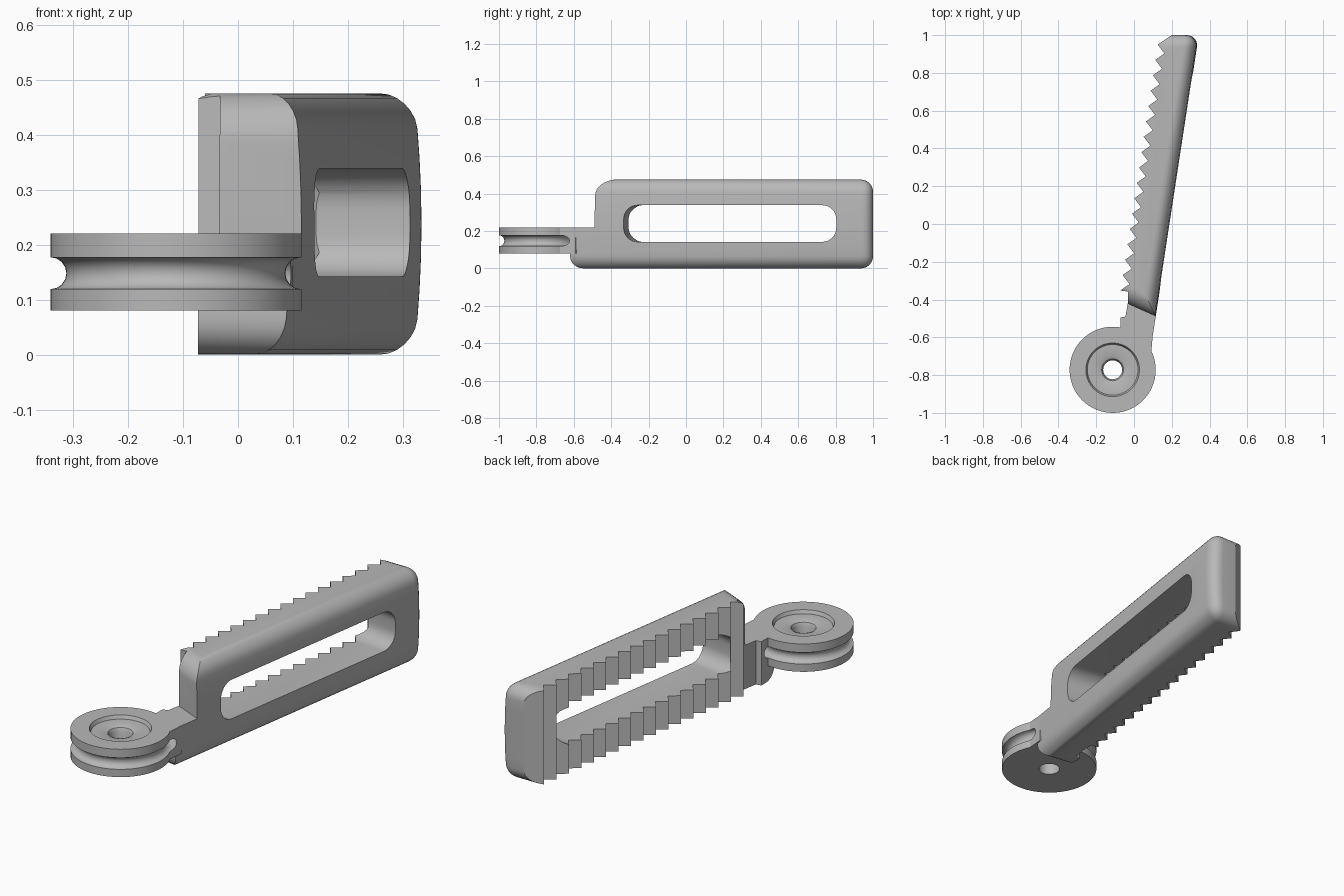
import bpy, bmesh, math
from mathutils import Matrix, Vector

if "Cube" in bpy.data.objects:
    bpy.data.objects.remove(bpy.data.objects["Cube"], do_unlink=True)

HEIGHT = 0.475
SLOPE = 0.153                      # lean of the arm in plan
PULLEY = Vector((-0.113, -0.772, 0))

grey = bpy.data.materials.new("plain grey")
grey.use_nodes = True
grey.diffuse_color = (0.48, 0.48, 0.48, 1)
grey.node_tree.nodes["Principled BSDF"].inputs["Base Color"].default_value = (0.48, 0.48, 0.48, 1)


def outer_x(y):
    return 0.115 + SLOPE * (y + 0.49)


def finish(bm, name):
    bmesh.ops.recalc_face_normals(bm, faces=bm.faces[:])
    mesh = bpy.data.meshes.new(name)
    bm.to_mesh(mesh)
    bm.free()
    mesh.materials.append(grey)
    obj = bpy.data.objects.new(name, mesh)
    bpy.context.collection.objects.link(obj)
    return obj


def prism_bm(points, low, high):
    bm = bmesh.new()
    face = bm.faces.new([bm.verts.new((x, y, low)) for x, y in points])
    top = bmesh.ops.extrude_face_region(bm, geom=[face])["geom"]
    bmesh.ops.translate(bm, vec=(0, 0, high - low),
                        verts=[g for g in top if isinstance(g, bmesh.types.BMVert)])
    return bm


def prism(name, points, low, high, matrix=Matrix()):
    bm = prism_bm(points, low, high)
    bm.transform(matrix)
    return finish(bm, name)


def lathe(name, profile, steps=64):
    """Revolve a closed (radius, z) profile about the pulley axis."""
    bm = bmesh.new()
    rings = []
    for i in range(steps):
        a = math.tau * i / steps
        rings.append([bm.verts.new((PULLEY.x + r * math.cos(a), PULLEY.y + r * math.sin(a), z))
                      for r, z in profile])
    n = len(profile)
    for i, ring in enumerate(rings):
        nxt = rings[(i + 1) % steps]
        for j in range(n):
            k = (j + 1) % n
            bm.faces.new((ring[j], nxt[j], nxt[k], ring[k]))
    return finish(bm, name)


def combine(target, tool, operation):
    mod = target.modifiers.new("cut", "BOOLEAN")
    mod.operation, mod.solver, mod.object = operation, "EXACT", tool
    bpy.context.view_layer.update()
    graph = bpy.context.evaluated_depsgraph_get()
    mesh = bpy.data.meshes.new_from_object(target.evaluated_get(graph))
    target.modifiers.clear()
    target.data = mesh
    bpy.data.objects.remove(tool, do_unlink=True)


def arc(cx, cy, r, start, end, steps=8):
    return [(cx + r * math.cos(math.radians(start + (end - start) * i / steps)),
             cy + r * math.sin(math.radians(start + (end - start) * i / steps)))
            for i in range(steps + 1)]


# Arm blank: leaning bar with rounded outer edges and a slightly bowed outer face
bm = prism_bm([(-0.12, -0.59), (outer_x(-0.62), -0.62), (outer_x(1), 1), (0.08, 1)], 0, HEIGHT)
round_edges = []
for e in bm.edges:
    a, b = (v.co for v in e.verts)
    mid = (a + b) / 2
    outer = all(abs(c.x - outer_x(c.y)) < 0.01 for c in (a, b))
    upright = abs(a.z - b.z) > 0.1
    back = mid.y > 0.9
    front_low = mid.y < -0.55 and mid.z < 0.01
    if (outer and (not upright or back)) or (back and not upright) or (front_low and not upright):
        round_edges.append(e)
bmesh.ops.bevel(bm, geom=round_edges, offset=0.065, segments=6, profile=0.5, affect="EDGES")
for i in range(1, 8):
    bmesh.ops.bisect_plane(bm, geom=bm.verts[:] + bm.edges[:] + bm.faces[:],
                           plane_co=(0, 0, HEIGHT * i / 8), plane_no=(0, 0, 1))
for v in bm.verts:
    weight = min(1, max(0, 1 + (v.co.x - outer_x(v.co.y)) / 0.2))
    v.co.x -= 0.014 * weight * (2 * v.co.z / HEIGHT - 1) ** 2
arm = finish(bm, "clamp_arm")

# Saw teeth along the inner side
first, last, count = Vector((-0.072, -0.352)), Vector((0.125, 0.95)), 16
step = (last - first) / count
inward = Vector((1, -SLOPE)).normalized() * 0.042
saw = [(-0.5, -0.8), (-0.075, -0.8), (-0.072, -0.495), (-0.045, -0.49),
       (-0.033, -0.42), (-0.033, -0.358)]
for i in range(count):
    tip = first + step * i
    saw += [tuple(tip), tuple(tip + step * 0.5 + inward)]
saw += [tuple(last), (0.215, 1.01), (0.215, 1.2), (-0.5, 1.2)]
combine(arm, prism("tooth_cutter", saw, -0.1, 0.6), "DIFFERENCE")

# Rounded step at the front, above the neck (profile in local y, z)
step_profile = [(-0.6, 0.22), (0, 0.22)] + arc(0.09, 0.386, 0.09, 180, 90) + [(0.09, 0.6), (-0.6, 0.6)]
yz_to_world = Matrix(((0, 0, 1, 0), (1, 0, 0, 0), (0, 1, 0, 0), (0, 0, 0, 1)))
place = Matrix.Translation((0.04, -0.455, 0)) @ Matrix.Rotation(math.radians(-24), 4, "Z")
combine(arm, prism("step_cutter", step_profile, -0.5, 0.5, place @ yz_to_world), "DIFFERENCE")

# Long rounded window through the arm, square to its outer face
half, r = 0.575, 0.075
slot = []
for sx, sz, a in ((1, 1, 0), (-1, 1, 90), (-1, -1, 180), (1, -1, 270)):
    slot += arc(sx * (half - r), 0.24 + sz * (0.098 - r), r, a, a + 90)
place = Matrix.Translation((outer_x(0.235), 0.235, 0)) @ Matrix.Rotation(-math.atan(SLOPE), 4, "Z")
combine(arm, prism("window_cutter", slot, -0.5, 0.3, place @ yz_to_world), "DIFFERENCE")

# Neck and pulley disc
neck = [(-0.06, -0.61), (0.06, -0.72), (0.092, -0.675), (0.099, -0.59), (0, -0.5), (-0.071, -0.53)]
combine(arm, prism("neck", neck, 0.08, 0.22), "UNION")
disc = [(0.05, 0.08), (0.228, 0.08), (0.228, 0.22), (0.142, 0.22), (0.134, 0.203),
        (0.075, 0.203), (0.058, 0.196), (0.05, 0.18)]
combine(arm, lathe("pulley_disc", disc), "UNION")

# Rope groove around the disc
groove = arc(0.228, 0.148, 0.029, 0, 360, 16)[:-1]
combine(arm, lathe("groove_cutter", groove), "DIFFERENCE")

bpy.ops.object.select_all(action="DESELECT")
arm.select_set(True)
bpy.context.view_layer.objects.active = arm
bpy.ops.object.shade_smooth_by_angle(angle=math.radians(30))
